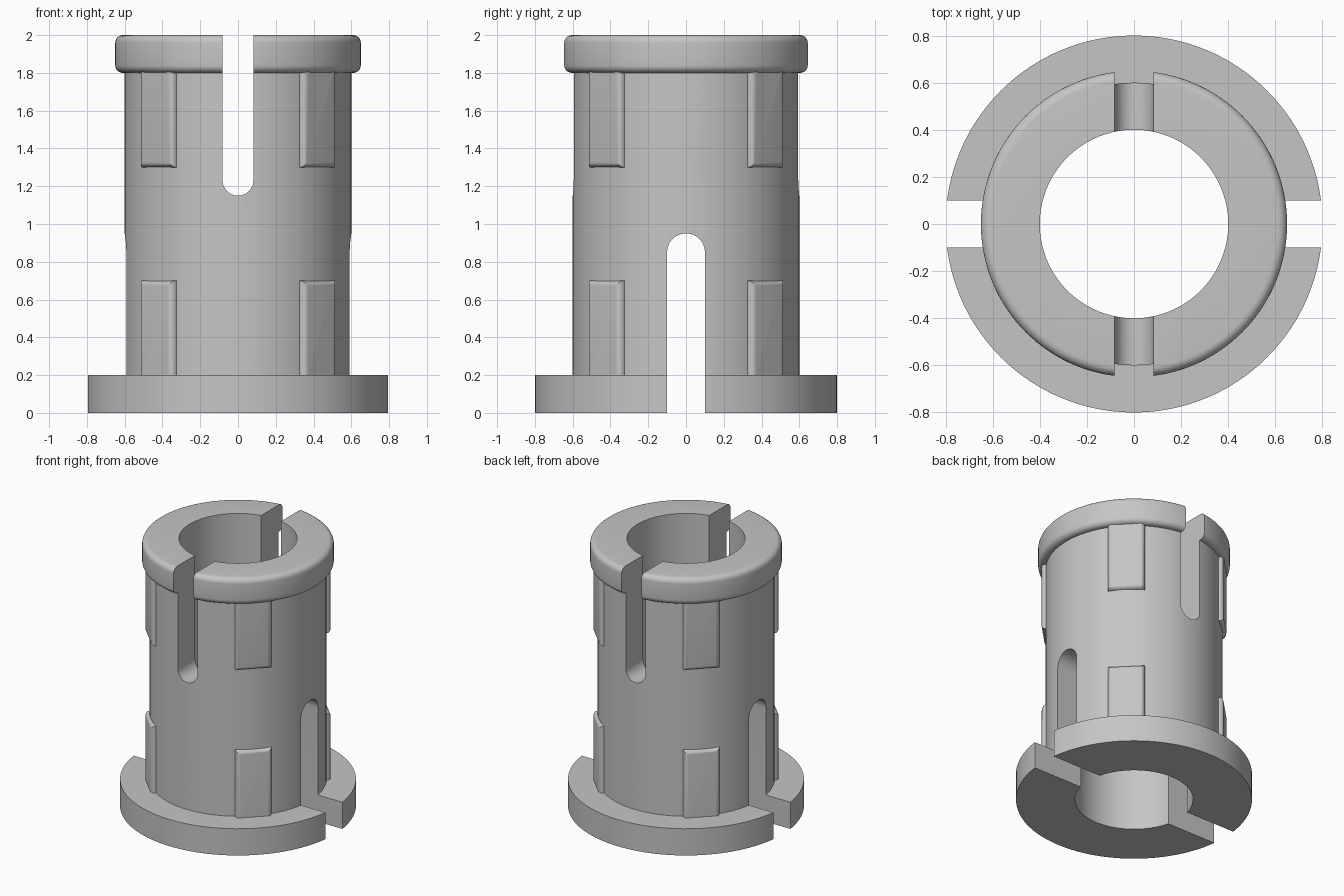
import bpy, bmesh
from math import cos, sin, pi, radians
from mathutils import Matrix

if "Cube" in bpy.data.objects:
    bpy.data.objects.remove(bpy.data.objects["Cube"], do_unlink=True)

grey = bpy.data.materials.new("plain_grey")
grey.use_nodes = True
colour = (0.56, 0.56, 0.56, 1)
grey.diffuse_color = colour
grey.node_tree.nodes["Principled BSDF"].inputs["Base Color"].default_value = colour


def make_object(name, bm):
    bmesh.ops.recalc_face_normals(bm, faces=bm.faces)
    mesh = bpy.data.meshes.new(name)
    bm.to_mesh(mesh)
    bm.free()
    mesh.materials.append(grey)
    obj = bpy.data.objects.new(name, mesh)
    bpy.context.collection.objects.link(obj)
    return obj


def combine(target, tool, operation):
    mod = target.modifiers.new(operation.title(), 'BOOLEAN')
    mod.operation = operation
    mod.solver = 'EXACT'
    mod.object = tool
    bpy.context.view_layer.objects.active = target
    bpy.ops.object.modifier_apply(modifier=mod.name)
    bpy.data.objects.remove(tool, do_unlink=True)


def corner(r, z, radius, start, steps=6):
    """Quarter-round profile points about a centre."""
    angles = [start + pi / 2 * i / steps for i in range(steps + 1)]
    return [(r + radius * cos(a), z + radius * sin(a)) for a in angles]


def lathe(name, profile, steps=128):
    bm = bmesh.new()
    rings = []
    for i in range(steps):
        a = 2 * pi * i / steps
        rings.append([bm.verts.new((r * cos(a), r * sin(a), z)) for r, z in profile])
    n = len(profile)
    for i in range(steps):
        here, after = rings[i], rings[(i + 1) % steps]
        for j in range(n):
            k = (j + 1) % n
            bm.faces.new((here[j], after[j], after[k], here[k]))
    return make_object(name, bm)


def pad(z, angle):
    """Raised locating pad with rounded edges, set into the sleeve wall."""
    bm = bmesh.new()
    place = Matrix.Translation((0.56, 0, z)) @ Matrix.Diagonal((0.12, 0.25, 0.6, 1))
    bmesh.ops.create_cube(bm, size=1, matrix=place)
    outer = [e for e in bm.edges if any(v.co.x > 0.6 for v in e.verts)
             and all(v.co.x > 0.6 for v in e.verts)]
    bmesh.ops.bevel(bm, geom=outer, offset=0.03, segments=5, profile=0.5, affect='EDGES')
    bm.transform(Matrix.Rotation(angle, 4, 'Z'))
    return make_object("pad", bm)


def slot_cutter(half, z_round, z_open, angle):
    """Long bar with one rounded end, running through the whole sleeve."""
    side = 1 if z_round > z_open else -1
    arc = [pi * i / 24 for i in range(25)]
    outline = [(half * cos(a), z_round + side * half * sin(a)) for a in arc]
    outline += [(-half, z_open), (half, z_open)]
    bm = bmesh.new()
    face = bm.faces.new([bm.verts.new((x, -1, z)) for x, z in outline])
    ext = bmesh.ops.extrude_face_region(bm, geom=[face])
    bmesh.ops.translate(bm, vec=(0, 2, 0),
                        verts=[g for g in ext["geom"] if isinstance(g, bmesh.types.BMVert)])
    bm.transform(Matrix.Rotation(angle, 4, 'Z'))
    cutter = make_object("slot_cutter", bm)
    cutter.hide_render = True
    return cutter


# Hollow sleeve with base flange and rounded top collar
fillet = 0.04
profile = [(0.4, 0), (0.8, 0), (0.8, 0.2), (0.6, 0.2), (0.6, 1.8)]
profile += corner(0.65 - fillet, 1.8 + fillet, fillet, -pi / 2)
profile += corner(0.65 - fillet, 2 - fillet, fillet, 0)
profile += [(0.4, 2)]
sleeve = lathe("slotted_sleeve", profile)

# Four diagonal pairs of pads
for quarter in range(4):
    for height in (0.4, 1.6):
        combine(sleeve, pad(height, radians(45 + 90 * quarter)), 'UNION')

# Upper slots front to back, lower slots side to side
combine(sleeve, slot_cutter(0.082, 1.232, 2.2, 0), 'DIFFERENCE')
combine(sleeve, slot_cutter(0.1, 0.85, -0.2, pi / 2), 'DIFFERENCE')

bpy.ops.object.select_all(action='DESELECT')
sleeve.select_set(True)
bpy.context.view_layer.objects.active = sleeve
bpy.ops.object.shade_smooth_by_angle(angle=radians(30))
